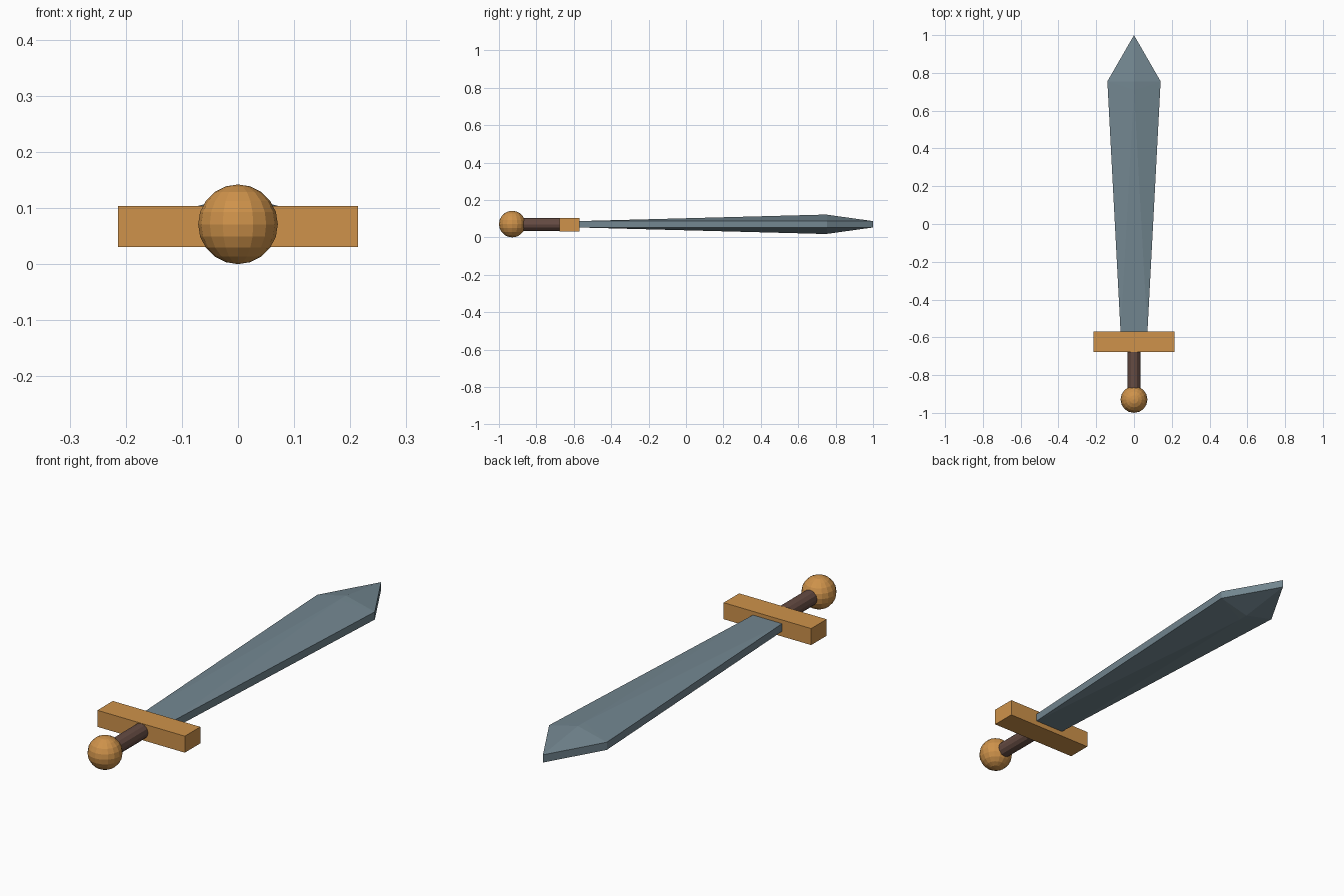
import bpy
import math

if "Cube" in bpy.data.objects:
    bpy.data.objects.remove(bpy.data.objects["Cube"])

CZ = 0.071  # height of the sword's centre plane


def paint(obj, name, color):
    obj.name = name
    mat = bpy.data.materials.get(color[0]) or bpy.data.materials.new(color[0])
    mat.diffuse_color = color[1]
    mat.use_nodes = True
    mat.node_tree.nodes["Principled BSDF"].inputs["Base Color"].default_value = mat.diffuse_color
    obj.data.materials.append(mat)


GOLD = ("gold", (0.62, 0.29, 0.07, 1))
STEEL = ("steel", (0.17, 0.24, 0.28, 1))
LEATHER = ("leather", (0.13, 0.07, 0.055, 1))

# Pommel: faceted ball
bpy.ops.mesh.primitive_uv_sphere_add(segments=16, ring_count=10, radius=0.071,
                                     location=(0, -0.929, CZ))
paint(bpy.context.object, "pommel", GOLD)

# Grip: thin cylinder running from the pommel into the guard
bpy.ops.mesh.primitive_cylinder_add(vertices=12, radius=0.034, depth=0.26,
                                    location=(0, -0.77, CZ - 0.002),
                                    rotation=(math.pi / 2, 0, 0))
paint(bpy.context.object, "grip", LEATHER)

# Cross guard: flat bar
bpy.ops.mesh.primitive_cube_add(size=1, location=(0, -0.623, 0.067))
guard = bpy.context.object
guard.scale = (0.428, 0.108, 0.073)
paint(guard, "cross_guard", GOLD)

# Blade: five-sided outline with a thin edge band, each face raised to a ridge
outline = [(-0.071, -0.575), (0.071, -0.575), (0.141, 0.755), (0, 1.0), (-0.141, 0.755)]
ridge = [(0, 0.71), (0, 0.755)]
verts, faces = [], []
for side in (1, -1):
    o = len(verts)
    verts += [(x, y, CZ - 0.001 + side * 0.017) for x, y in outline]
    verts += [(x, y, CZ - 0.001 + side * 0.051) for x, y in ridge]
    for f in [(0, 1, 5), (1, 2, 5), (2, 6, 5), (2, 3, 6), (3, 4, 6), (4, 5, 6), (4, 0, 5)]:
        faces.append([o + i for i in f[::side]])
for i in range(5):
    j = (i + 1) % 5
    faces.append([i, i + 7, j + 7, j])
mesh = bpy.data.meshes.new("blade")
mesh.from_pydata(verts, [], faces)
blade = bpy.data.objects.new("blade", mesh)
bpy.context.collection.objects.link(blade)
paint(blade, "blade", STEEL)
